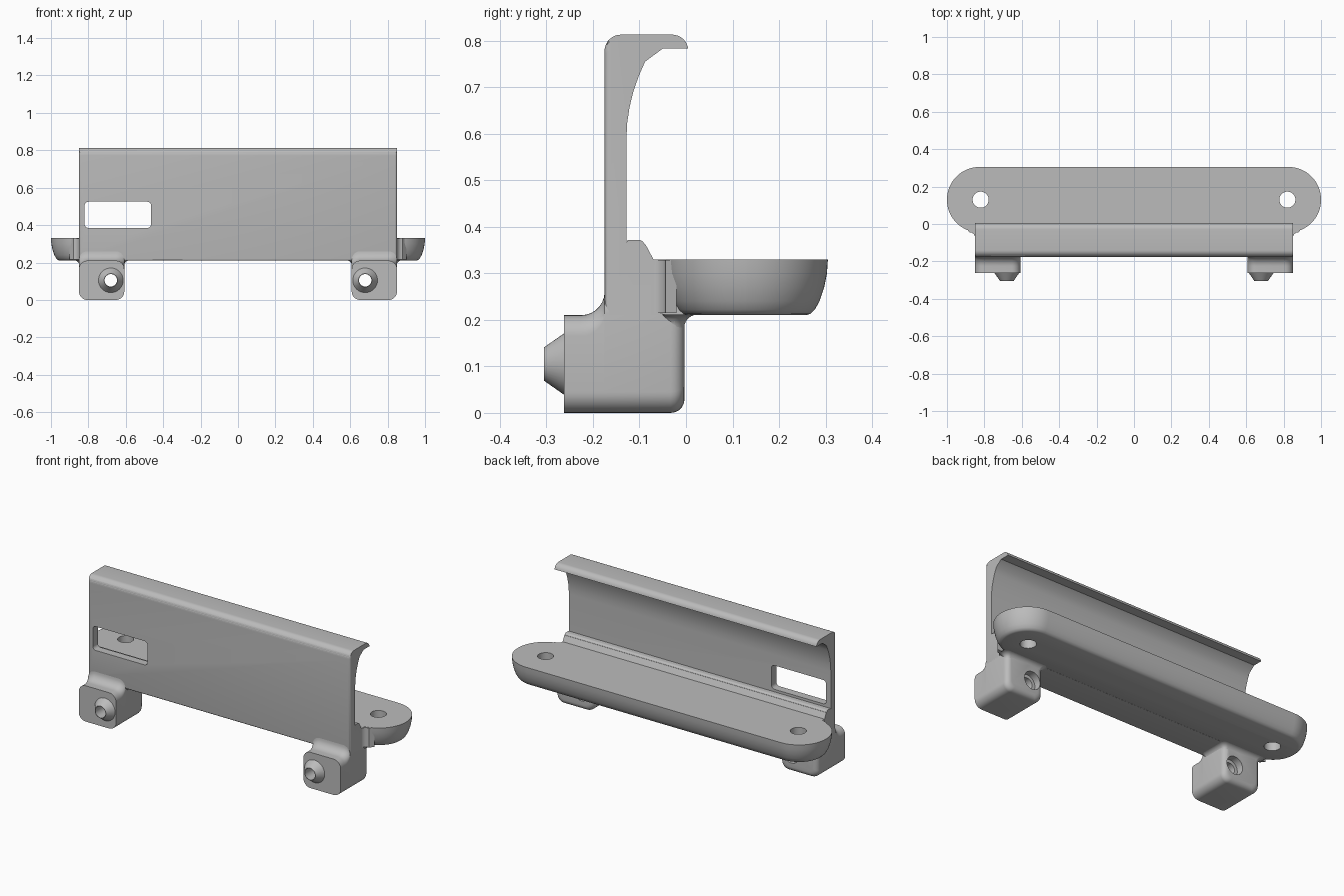
import bpy, bmesh, math
from mathutils import Vector

cube = bpy.data.objects.get("Cube")
if cube:
    bpy.data.objects.remove(cube, do_unlink=True)

grey = bpy.data.materials.new("light grey plastic")
grey.use_nodes = True
grey.diffuse_color = (0.5, 0.5, 0.5, 1)
grey.node_tree.nodes["Principled BSDF"].inputs["Base Color"].default_value = (0.5, 0.5, 0.5, 1)


def rounded(a0, a1, b0, b1, r, n=8):
    """Outline of a rounded rectangle as 2D points."""
    pts = []
    corners = [(a1 - r, b1 - r), (a0 + r, b1 - r), (a0 + r, b0 + r), (a1 - r, b0 + r)]
    for q, (a, b) in enumerate(corners):
        for i in range(n + 1):
            t = math.pi / 2 * (q + i / n)
            pts.append((a + r * math.cos(t), b + r * math.sin(t)))
    return pts


def circle(a, b, r, n=40):
    return [(a + r * math.cos(math.tau * i / n), b + r * math.sin(math.tau * i / n)) for i in range(n)]


def arc(cy, cz, r, start, end, n=8):
    angles = [math.radians(start + (end - start) * i / n) for i in range(n + 1)]
    return [(cy + r * math.cos(t), cz + r * math.sin(t)) for t in angles]


def place(axis, h, p):
    return {"x": (h, p[0], p[1]), "y": (p[0], h, p[1]), "z": (p[0], p[1], h)}[axis]


def loft(name, axis, sections):
    """Skin a closed solid through outlines placed along one axis."""
    bm = bmesh.new()
    rings = [[bm.verts.new(place(axis, h, p)) for p in outline] for h, outline in sections]
    n = len(rings[0])
    for lower, upper in zip(rings, rings[1:]):
        for i in range(n):
            j = (i + 1) % n
            bm.faces.new((lower[i], lower[j], upper[j], upper[i]))
    bm.faces.new(rings[0])
    bm.faces.new(rings[-1])
    bmesh.ops.recalc_face_normals(bm, faces=bm.faces)
    mesh = bpy.data.meshes.new(name)
    bm.to_mesh(mesh)
    bm.free()
    mesh.materials.append(grey)
    obj = bpy.data.objects.new(name, mesh)
    bpy.context.collection.objects.link(obj)
    return obj


def activate(obj):
    bpy.ops.object.select_all(action="DESELECT")
    obj.select_set(True)
    bpy.context.view_layer.objects.active = obj


def boolean(obj, tool, operation="DIFFERENCE"):
    mod = obj.modifiers.new("boolean", "BOOLEAN")
    mod.operation, mod.solver, mod.object = operation, "EXACT", tool
    activate(obj)
    bpy.ops.object.modifier_apply(modifier=mod.name)
    bpy.data.objects.remove(tool, do_unlink=True)


parts = []

# Upright wall with hooked lip, curved inner face and lower ridge
profile = [(-0.175, 0.21), (0, 0.21), (0, 0.33), (-0.07, 0.33), (-0.087, 0.362)]
profile += arc(-0.103, 0.357, 0.015, 20, 90, 4)
profile += [(-0.125, 0.372), (-0.14, 0.362), (-0.128, 0.366), (-0.128, 0.59)]
profile += [(-0.128 + 0.04 * t ** 2, 0.59 + 0.165 * t) for t in (0.2, 0.4, 0.6, 0.8, 1)]
profile += [(-0.05, 0.783), (0.005, 0.783)]
profile += arc(-0.03, 0.778, 0.035, 15, 90)
profile += arc(-0.14, 0.778, 0.035, 90, 180)
profile.remove((-0.14, 0.362))
wall = loft("upright_wall", "x", [(-0.85, profile), (0.85, profile)])

# Soften the two front vertical edges of the wall
bm = bmesh.new()
bm.from_mesh(wall.data)
edges = [e for e in bm.edges if all(abs(v.co.x) > 0.84 and v.co.y < -0.17 for v in e.verts)]
bmesh.ops.bevel(bm, geom=edges, offset=0.01, segments=3, profile=0.5, affect="EDGES")
bm.to_mesh(wall.data)
bm.free()

# Window through the wall
window = rounded(-0.82, -0.465, 0.385, 0.525, 0.02)
boolean(wall, loft("window_cutter", "y", [(-0.25, window), (-0.08, window)]))
parts.append(wall)

# Mounting plate with rounded ends and curved underside
levels = [(0.33, 0), (0.30, 0.002), (0.27, 0.008), (0.24, 0.018), (0.222, 0.028), (0.213, 0.037), (0.21, 0.047)]
plate = loft("mounting_plate", "z", [
    (z, rounded(-1 + d, 1 - d, -0.045 + d, 0.305 - d, 0.174 - d, 16)) for z, d in levels])
for s in (-1, 1):
    hole = circle(s * 0.82, 0.13, 0.043)
    boolean(plate, loft("plate_hole_cutter", "z", [(0.1, hole), (0.4, hole)]))
parts.append(plate)


def span(s, inner, outer):
    return sorted((s * inner, s * outer))


for s, side in ((-1, "right"), (1, "left")):
    # Foot block: flares up into the wall in front, rounded at the back
    sections = [(-0.262, rounded(*span(s, 0.608, 0.85), 0, 0.21, 0.045)),
                (-0.225, rounded(*span(s, 0.608, 0.85), 0, 0.21, 0.045))]
    for i in range(1, 8):
        t = math.radians(90 * i / 7)
        sections.append((-0.225 + 0.05 * math.sin(t),
                         rounded(*span(s, 0.608, 0.85), 0, 0.26 - 0.05 * math.cos(t), 0.045)))
    for i in range(6):
        t = math.radians(90 * i / 5)
        d = 0.03 * (1 - math.cos(t))
        sections.append((-0.033 + 0.03 * math.sin(t),
                         rounded(*span(s, 0.608 + d, 0.85 - d), d, 0.26, 0.045 - d / 2)))
    foot = loft(side + "_foot", "y", sections)

    # Conical nozzle, then a stepped bore through nozzle and foot
    boolean(foot, loft("nozzle", "y", [(-0.305, circle(s * 0.68, 0.105, 0.036)),
                                       (-0.262, circle(s * 0.68, 0.105, 0.066)),
                                       (-0.24, circle(s * 0.68, 0.105, 0.066))]), "UNION")
    bore = [(-0.35, 0.033), (-0.045, 0.033), (-0.045, 0.052), (0.03, 0.052)]
    boolean(foot, loft("bore_cutter", "y", [(y, circle(s * 0.68, 0.105, r)) for y, r in bore]))
    parts.append(foot)

    # Fillets where the foot meets the plate underside
    for name, front, flare_in, flare_out in (("inner", -0.17, 1, 0), ("outer", -0.05, 0, 1)):
        rings = []
        for i in range(7):
            t = math.radians(90 * i / 6)
            g = 0.028 * (1 - math.cos(t))
            box = span(s, 0.61 - g * flare_in, 0.848 + g * flare_out)
            rings.append((0.183 + 0.028 * math.sin(t), rounded(*box, front, -0.004 + g, 0.025)))
        parts.append(loft(f"{side}_{name}_fillet", "z", rings))

    # Concave corner between wall end and plate
    corner = [(s * 0.84, -0.075)] + [(s * x, y) for x, y in arc(0.88, -0.075, 0.031, 180, 90)]
    corner += [(s * 0.9, -0.02), (s * 0.84, -0.02)]
    parts.append(loft(side + "_corner_fillet", "z", [(0.215, corner), (0.329, corner)]))

for part in parts:
    activate(part)
    bpy.ops.object.shade_smooth_by_angle(angle=math.radians(32))
